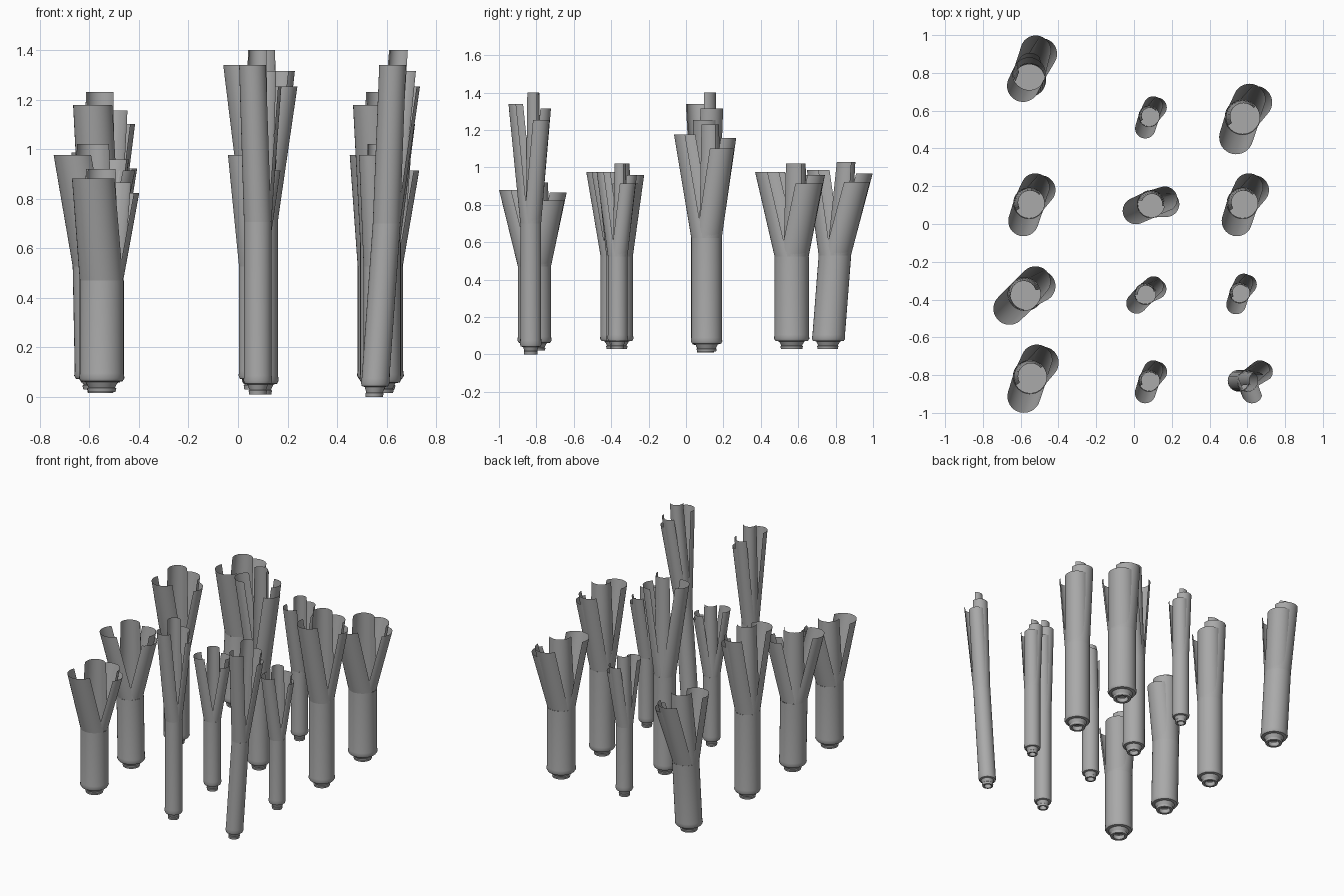
import bpy
import bmesh
from math import cos, sin, radians
from mathutils import Vector

cube = bpy.data.objects.get("Cube")
if cube:
    bpy.data.objects.remove(cube, do_unlink=True)

grey = bpy.data.materials.new("stalk grey")
grey.use_nodes = True
colour = (0.4, 0.4, 0.4, 1)
grey.diffuse_color = colour
grey.node_tree.nodes["Principled BSDF"].inputs["Base Color"].default_value = colour

SIDES = 32
SPLIT = 0.5  # fraction of the height where the lobes part

# Foot and tube profile: (radius as a share of the stalk radius, height)
FOOT = [(0.42, 0.03), (0.42, 0.0), (0.62, 0.0), (0.66, 0.015), (0.6, 0.018),
        (0.74, 0.04), (0.95, 0.043), (1.03, 0.055), (1.0, 0.075)]

# Lobes: facing angle, half span, offset in radii, top height share, end radius
LOBES = [(250, 95, (-0.37, -1.15), 0.957, 0.98),
         (75, 80, (0.4, 1.0), 0.94, 0.93),
         (30, 72, (0.75, 0.85), 0.895, 0.95),
         (125, 85, (0.05, 0.05), 1.0, 0.76)]


def strip(bm, rows, closed):
    """Skin a list of vertex rows with quads."""
    for low, high in zip(rows, rows[1:]):
        n = len(low)
        for i in range(n if closed else n - 1):
            j = (i + 1) % n
            bm.faces.new((low[i], low[j], high[j], high[i]))


def arc(bm, start, end, count, r, z, centre=(0, 0)):
    """Row of vertices along an arc, angles in degrees."""
    row = []
    for i in range(count):
        a = radians(start + (end - start) * i / max(1, count - 1))
        row.append(bm.verts.new((centre[0] + r * cos(a), centre[1] + r * sin(a), z)))
    return row


def stalk(name, x, y, r, height, base=0.03, turn=0, lean=(0, 0)):
    bm = bmesh.new()
    split = base + (height - base) * SPLIT
    last = 360 - 360 / SIDES

    # Foot, shoulder and rolled tube
    rings = [(k * r, base + z) for k, z in FOOT] + [(r, split)]
    rows = [arc(bm, 0, last, SIDES, k, z) for k, z in rings]
    strip(bm, rows, True)

    # Floor inside the tube
    bm.faces.new(arc(bm, 0, last, SIDES, r * 0.98, base + 0.06))

    # Split lobes leaning outward
    for n, (face, span, shift, top, end) in enumerate(LOBES):
        rows = []
        for t in (0, 0.33, 0.66, 1):
            k = r * (1 - n * 0.012 + (end - 1 + n * 0.012) * t)
            centre = (shift[0] * r * t, shift[1] * r * t)
            z = split + (height * top - split) * t
            rows.append(arc(bm, face - span, face + span, 18, k, z, centre))
        strip(bm, rows, False)

    # Turn the stalk and shear it into its lean
    c, s = cos(radians(turn)), sin(radians(turn))
    for v in bm.verts:
        px, py, pz = v.co
        t = pz / height
        v.co = Vector((px * c - py * s + lean[0] * t, px * s + py * c + lean[1] * t, pz))

    mesh = bpy.data.meshes.new(name)
    bm.to_mesh(mesh)
    bm.free()
    mesh.materials.append(grey)
    obj = bpy.data.objects.new(name, mesh)
    obj.location = (x, y, 0)
    bpy.context.collection.objects.link(obj)
    bpy.ops.object.select_all(action='DESELECT')
    obj.select_set(True)
    bpy.context.view_layer.objects.active = obj
    bpy.ops.object.shade_smooth_by_angle(angle=radians(40))


# Front row
stalk("front_right_stalk", -0.55, -0.81, 0.089, 0.92, 0.02)
stalk("front_middle_stalk", 0.08, -0.83, 0.056, 1.4, 0.01)
stalk("front_left_stalk", 0.55, -0.83, 0.056, 1.4, 0.0, 0, (0.1, 0))
# Second row
stalk("second_right_stalk", -0.57, -0.37, 0.087, 1.02, 0.03, -24, (-0.02, 0))
stalk("second_middle_stalk", 0.06, -0.37, 0.056, 1.02, 0.03, -25)
stalk("second_left_stalk", 0.56, -0.365, 0.053, 1.02)
# Third row
stalk("third_right_stalk", -0.555, 0.11, 0.082, 1.23, 0.015)
stalk("third_middle_stalk", 0.09, 0.105, 0.072, 1.4, 0.01, -48)
stalk("third_left_stalk", 0.575, 0.11, 0.082, 1.23, 0.015)
# Back row
stalk("back_right_stalk", -0.555, 0.755, 0.087, 1.03, 0.03, 0, (0, 0.08))
stalk("back_middle_stalk", 0.08, 0.57, 0.055, 1.02)
stalk("back_left_stalk", 0.575, 0.565, 0.092, 1.02)
